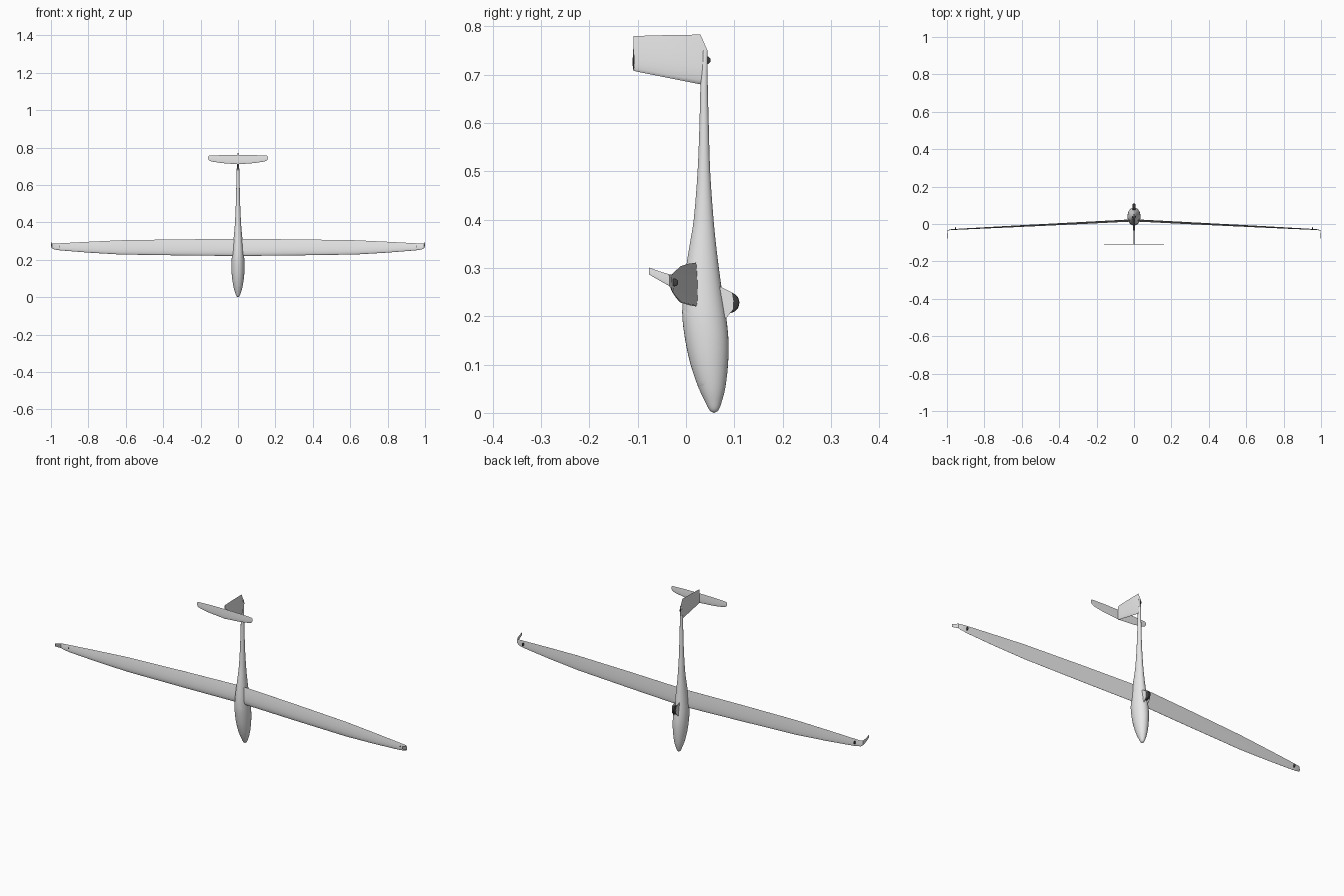
import bpy, bmesh, math
from mathutils import Vector

if "Cube" in bpy.data.objects:
    bpy.data.objects.remove(bpy.data.objects["Cube"])


def material(name, rgb):
    m = bpy.data.materials.new(name)
    m.diffuse_color = (*rgb, 1)
    m.use_nodes = True
    m.node_tree.nodes["Principled BSDF"].inputs["Base Color"].default_value = m.diffuse_color
    return m


WHITE = material("gelcoat white", (0.8, 0.8, 0.8))
BLACK = material("tyre black", (0.05, 0.05, 0.05))


def finish(name, bm, mat, mirror=False, angle=35):
    bmesh.ops.remove_doubles(bm, verts=bm.verts, dist=1e-5)
    bmesh.ops.recalc_face_normals(bm, faces=bm.faces)
    me = bpy.data.meshes.new(name)
    bm.to_mesh(me)
    bm.free()
    me.materials.append(mat)
    ob = bpy.data.objects.new(name, me)
    bpy.context.collection.objects.link(ob)
    bpy.ops.object.select_all(action='DESELECT')
    ob.select_set(True)
    bpy.context.view_layer.objects.active = ob
    bpy.ops.object.shade_smooth_by_angle(angle=math.radians(angle))
    if mirror:
        ob.modifiers.new("Mirror", 'MIRROR')
    return ob


def loft(rings, closed=True, caps=True):
    bm = bmesh.new()
    vs = [[bm.verts.new(p) for p in r] for r in rings]
    n = len(vs[0])
    for a, b in zip(vs, vs[1:]):
        for i in range(n if closed else n - 1):
            j = (i + 1) % n
            bm.faces.new((a[i], a[j], b[j], b[i]))
    if caps:
        bm.faces.new(vs[0])
        bm.faces.new(vs[-1])
    return bm


def interp(table, z):
    # smooth Catmull-Rom style lookup on the first column
    k = max(i for i in range(len(table) - 1) if table[i][0] <= z)
    a, b = table[k], table[k + 1]
    p = table[max(k - 1, 0)]
    q = table[min(k + 2, len(table) - 1)]
    h = b[0] - a[0]
    t = (z - a[0]) / h
    out = []
    for c in range(1, len(a)):
        m0 = (b[c] - p[c]) / (b[0] - p[0]) * h
        m1 = (q[c] - a[c]) / (q[0] - a[0]) * h
        out.append((2*t**3 - 3*t*t + 1) * a[c] + (t**3 - 2*t*t + t) * m0
                   + (3*t*t - 2*t**3) * b[c] + (t**3 - t*t) * m1)
    return out


# Fuselage stations: height, upper side y, belly y, half width
BODY = [(0, .058, .058, 0), (.004, .050, .066, .007), (.02, .041, .073, .014),
        (.05, .027, .081, .023), (.1, .010, .087, .031), (.15, -.001, .088, .0345),
        (.2, -.007, .083, .034), (.25, -.006, .075, .030), (.3, 0, .068, .025),
        (.35, .008, .062, .020), (.4, .016, .057, .016), (.5, .024, .050, .0115),
        (.6, .028, .047, .009), (.68, .030, .045, .007), (.75, .035, .045, .004)]


def body_point(z, a, grow=1):
    y0, y1, w = interp(BODY, z)
    cy, ry = (y0 + y1) / 2, (y1 - y0) / 2
    return Vector((math.sin(a) * w * grow, cy - math.cos(a) * ry * grow, z))


heights = []
for s, t in zip(BODY, BODY[1:]):
    heights += [s[0] + (t[0] - s[0]) * k / 3 for k in range(3)]
heights.append(.7499)
finish("fuselage", loft([[body_point(z, math.tau * i / 32) for i in range(32)]
                         for z in heights]), WHITE, angle=60)

# Canopy: thin shell following the cockpit, bounded by a sill line
SILL = [(.05, .029), (.06, .040), (.1, .047), (.15, .042), (.19, .025), (.212, -.004)]
rings = []
for k in range(25):
    z = .05 + .162 * k / 24
    y0, y1, w = interp(BODY, z)
    c = ((y0 + y1) / 2 - interp(SILL, min(z, .2119))[0]) / ((y1 - y0) / 2)
    a = math.acos(max(-1, min(1, c)))
    rings.append([body_point(z, a * (i / 8 - 1), 1.012) for i in range(17)])
finish("canopy", loft(rings, closed=False, caps=False), WHITE, angle=60)

CHORD = [0, .02, .08, .2, .35, .55, .8, 1]


def foil(x, y, z0, z1, thick, nx, ny, camber=0.0):
    # airfoil section: chord runs up z, thickness along (nx, ny)
    def half(t):
        return 5 * thick * (.2969 * math.sqrt(t) - .126 * t - .3516 * t * t
                            + .2843 * t**3 - .1015 * t**4)
    pts = [(t, half(t) * (1 + camber)) for t in CHORD]
    pts += [(t, -half(t) * (1 - camber)) for t in reversed(CHORD[1:])]
    return [Vector((x + nx * o, y + ny * o, z0 + (z1 - z0) * t)) for t, o in pts]


# Wing with upturned winglet
wing = [(0, .022, .220, .311, .012, 0, -1, .4),
        (.3, .0065, .223, .309, .011, 0, -1, .4),
        (.63, -.0105, .228, .304, .009, 0, -1, .4),
        (.8, -.0195, .238, .296, .007, 0, -1, .4),
        (.95, -.0275, .250, .288, .005, 0, -1, .4),
        (.985, -.030, .256, .286, .004, 0, -1, .3),
        (.996, -.035, .263, .287, .003, -.7, -.7, 0),
        (.999, -.055, .274, .293, .002, -1, 0, 0),
        (.999, -.077, .287, .301, .0015, -1, 0, 0)]
finish("wing", loft([foil(*s) for s in wing]), WHITE, mirror=True)

# Tailplane on top of the fin
tail = [(0, -.1085, .710, .760, .004, 0, -1), (.09, -.1085, .717, .759, .0035, 0, -1),
        (.14, -.1085, .725, .757, .003, 0, -1), (.155, -.1085, .731, .756, .0025, 0, -1),
        (.16, -.1085, .742, .752, .002, 0, -1)]
finish("tailplane", loft([foil(*s) for s in tail]), WHITE, mirror=True)

# Fin and rudder
fin = [(0, .045, .700, .749, .006, 1, 0), (0, .030, .680, .783, .009, 1, 0),
       (0, -.04, .694, .782, .008, 1, 0), (0, -.109, .708, .780, .006, 1, 0)]
finish("fin", loft([foil(*s) for s in fin]), WHITE)


def wheel(name, x, y, z, r, w):
    prof = [(-.5, .0), (-.5, .75), (-.3, .97), (0, 1), (.3, .97), (.5, .75), (.5, .0)]
    rings = [[Vector((x + u * w, y + math.cos(math.tau * i / 24) * v * r,
                      z + math.sin(math.tau * i / 24) * v * r)) for i in range(24)]
             for u, v in prof]
    finish(name, loft(rings, caps=False), BLACK, mirror=x > 0)


wheel("main_wheel", 0, .089, .228, .0215, .014)
wheel("tail_wheel", 0, .043, .730, .008, .005)
wheel("wingtip_wheel", .955, -.024, .270, .008, .004)

# Main gear doors either side of the wheel
DOOR = [(.066, .264), (.082, .256), (.096, .249), (.099, .232), (.098, .214),
        (.083, .196), (.066, .196)]
finish("gear_door", loft([[Vector((x, y, z)) for y, z in DOOR] for x in (.010, .012)]),
       WHITE, mirror=True)
